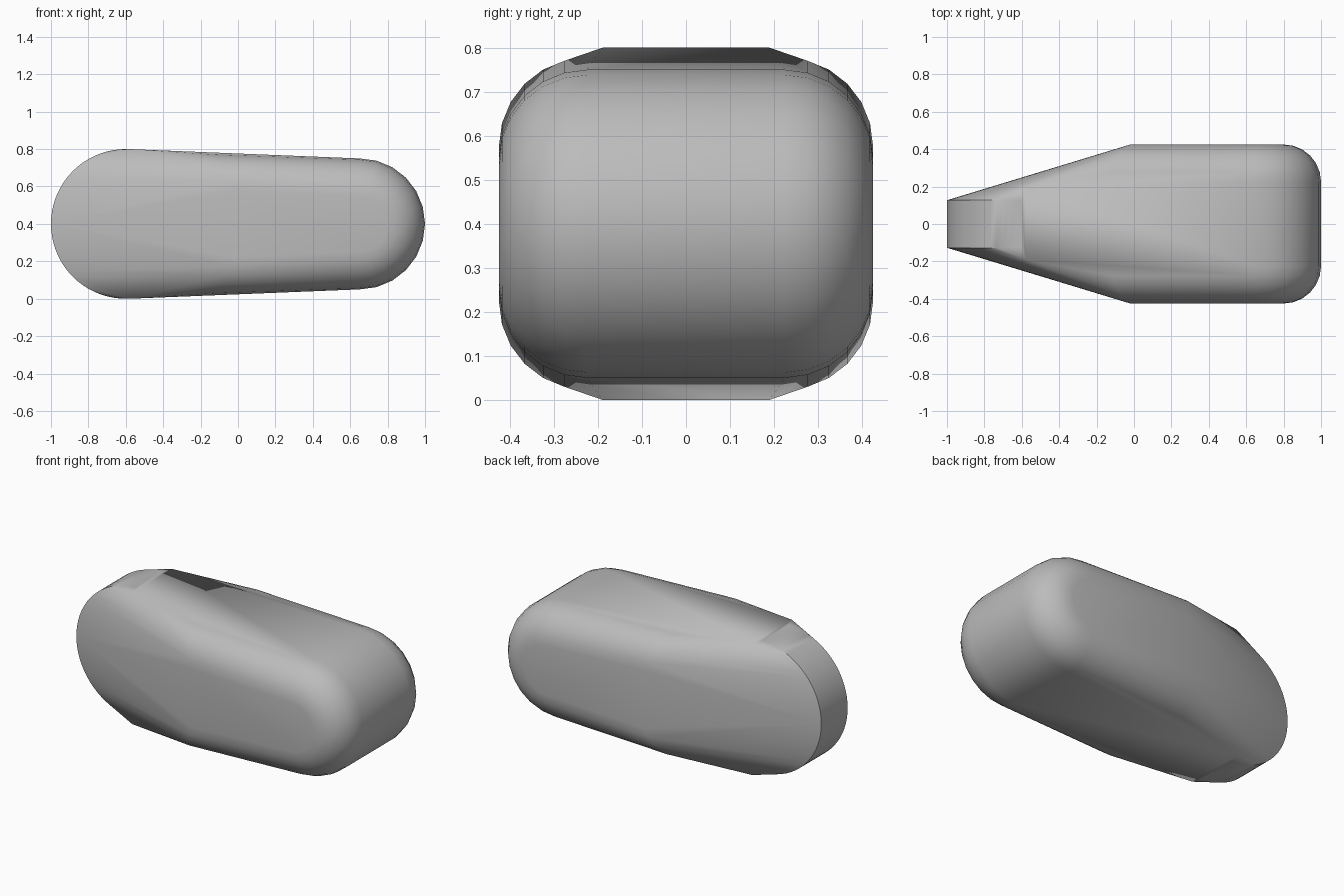
import bpy
import bmesh
from math import cos, sin, radians

cube = bpy.data.objects.get("Cube")
if cube:
    bpy.data.objects.remove(cube, do_unlink=True)

MID = 0.4           # height of the long axis
HALF = 0.425        # half width of the body
BEVEL = 0.2         # radius of the rounded shoulders

grey = bpy.data.materials.new("plain grey")
grey.use_nodes = True
colour = (0.5, 0.5, 0.5, 1)
grey.diffuse_color = colour
grey.node_tree.nodes["Principled BSDF"].inputs["Base Color"].default_value = colour

bm = bmesh.new()


def add(x, y, h):
    """Add a point mirrored across the width."""
    for s in (-1, 1):
        bm.verts.new((x, s * y, MID + h))


# Narrow round nose
for a in range(90, 271, 5):
    add(-0.6 + 0.4 * cos(radians(a)), 0.127, 0.4 * sin(radians(a)))

# Corner points where the nose meets the shoulders
for s in (-1, 1):
    add(-0.58, 0.19, s * 0.4)

# Rounded shoulder section at mid length
for a in range(0, 91, 15):
    y = HALF - BEVEL + BEVEL * cos(radians(a))
    h = 0.177 + BEVEL * sin(radians(a))
    for s in (-1, 1):
        add(-0.02 - 0.12 * a / 90, y, s * h)

# Wide round tail with bevelled sides
for b in range(0, 91, 15):
    y = HALF - BEVEL + BEVEL * cos(radians(b))
    r = 0.15 + BEVEL * sin(radians(b))
    for a in range(-90, 91, 15):
        add(0.65 + r * cos(radians(a)), y, r * sin(radians(a)))

# Stretch one skin over all the sections
hull = bmesh.ops.convex_hull(bm, input=bm.verts[:])
loose = {v for v in hull["geom_interior"] + hull["geom_unused"]
         if isinstance(v, bmesh.types.BMVert)}
bmesh.ops.delete(bm, geom=list(loose), context="VERTS")
bmesh.ops.dissolve_limit(bm, angle_limit=radians(0.5),
                         verts=bm.verts[:], edges=bm.edges[:])
bmesh.ops.recalc_face_normals(bm, faces=bm.faces[:])

mesh = bpy.data.meshes.new("tapered_body")
bm.to_mesh(mesh)
bm.free()
mesh.materials.append(grey)
body = bpy.data.objects.new("tapered_body", mesh)
bpy.context.collection.objects.link(body)

# Smooth rounding with a crisp nose rim
bpy.ops.object.select_all(action="DESELECT")
body.select_set(True)
bpy.context.view_layer.objects.active = body
bpy.ops.object.shade_smooth_by_angle(angle=radians(30))
